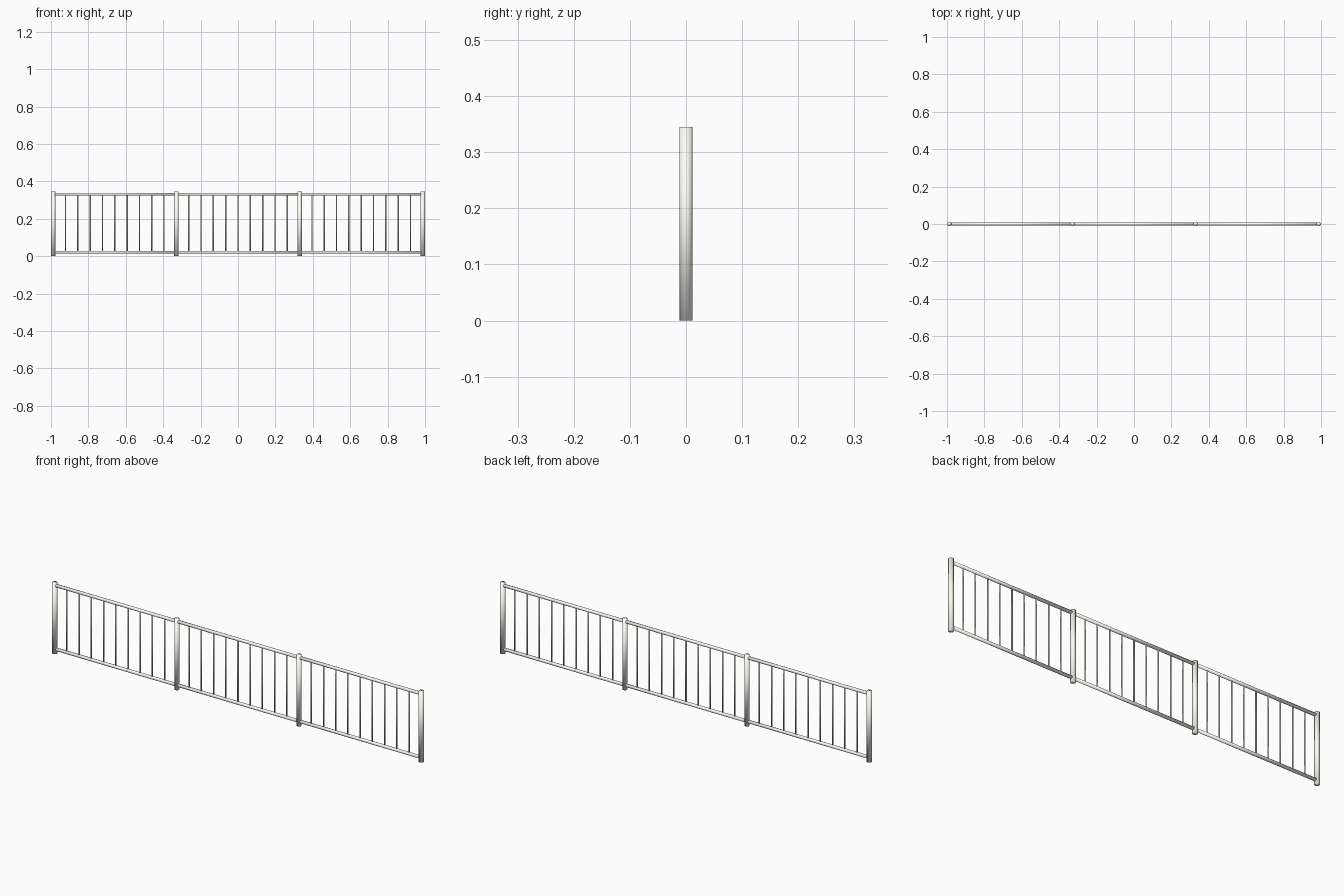
import bpy
from math import pi

if "Cube" in bpy.data.objects:
    bpy.data.objects.remove(bpy.data.objects["Cube"])

POST_X = [-0.988, -0.3293, 0.3293, 0.988]
POST_R, RAIL_R, BAR_R = 0.0118, 0.0078, 0.0034
HEIGHT, LOW_Z, HIGH_Z = 0.345, 0.021, 0.331
BARS = 9

# Warm off-white paint
paint = bpy.data.materials.new("off_white")
paint.diffuse_color = (1.0, 1.0, 0.93, 1)
paint.use_nodes = True
paint.node_tree.nodes["Principled BSDF"].inputs["Base Color"].default_value = paint.diffuse_color


def tube(name, radius, length, location, sides, rotation=(0, 0, 0)):
    bpy.ops.mesh.primitive_cylinder_add(vertices=sides, radius=radius, depth=length,
                                        location=location, rotation=rotation)
    obj = bpy.context.object
    obj.name = name
    obj.data.materials.append(paint)
    bpy.ops.object.shade_smooth()
    return obj


# Upright posts
for i, x in enumerate(POST_X):
    tube(f"post_{i + 1}", POST_R, HEIGHT, (x, 0, HEIGHT / 2), 16)

# Each bay: two rails and evenly spaced thin bars
for b, (x0, x1) in enumerate(zip(POST_X, POST_X[1:])):
    for label, z in (("bottom_rail", LOW_Z), ("top_rail", HIGH_Z)):
        tube(f"{label}_{b + 1}", RAIL_R, x1 - x0, ((x0 + x1) / 2, 0, z), 12, (0, pi / 2, 0))
    for k in range(1, BARS + 1):
        x = x0 + (x1 - x0) * k / (BARS + 1)
        tube(f"baluster_{b + 1}_{k}", BAR_R, HIGH_Z - LOW_Z,
             (x, 0, (LOW_Z + HIGH_Z) / 2), 8)
